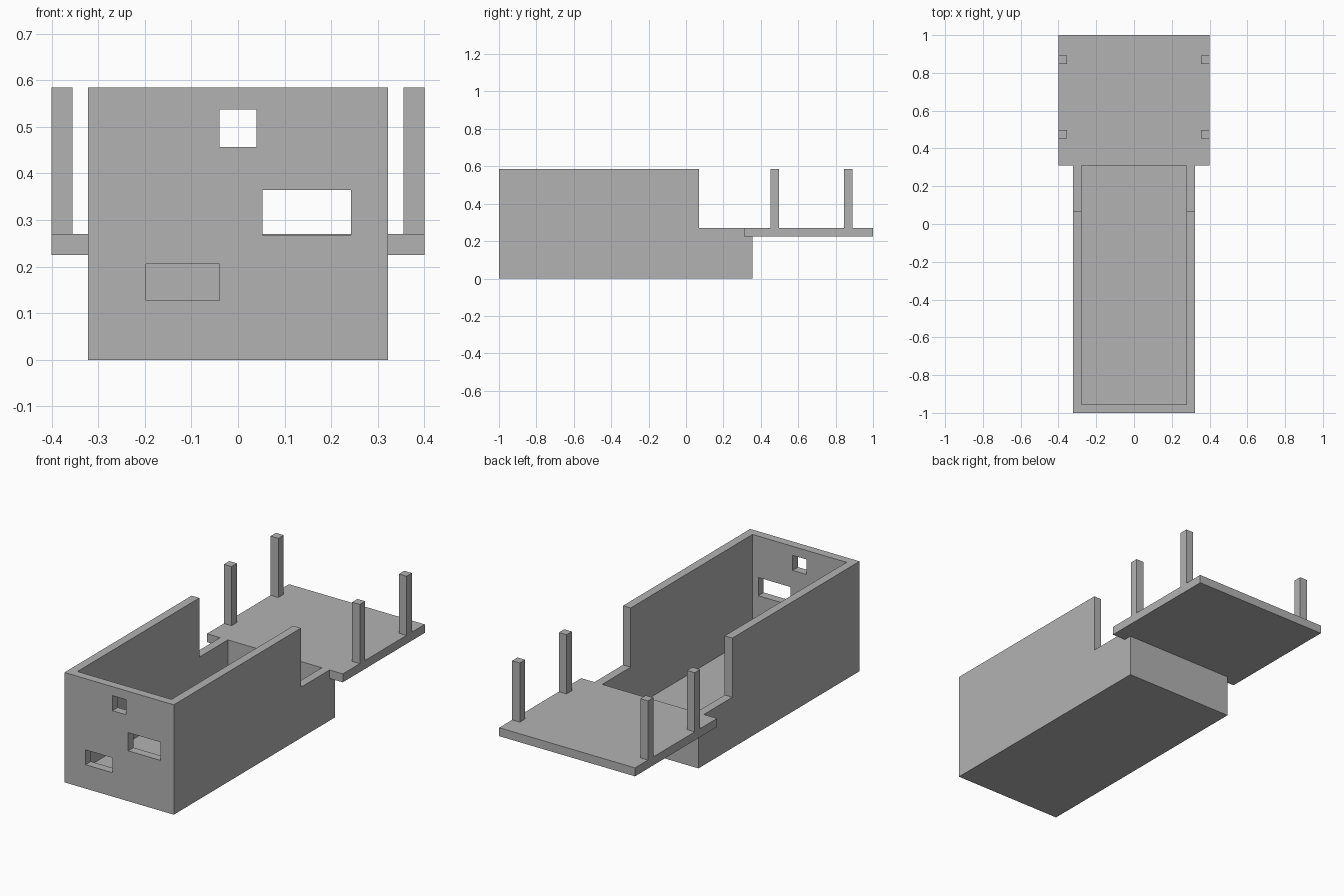
import bpy
import bmesh

if "Cube" in bpy.data.objects:
    bpy.data.objects.remove(bpy.data.objects["Cube"], do_unlink=True)

grey = bpy.data.materials.new("plain grey")
grey.use_nodes = True
grey.diffuse_color = (0.45, 0.45, 0.45, 1)
grey.node_tree.nodes["Principled BSDF"].inputs["Base Color"].default_value = grey.diffuse_color

WALL = 0.045    # wall, floor and deck thickness
HALF = 0.322    # half width of the tray
DECK = 0.40     # half width of the deck
RIM = 0.585     # top of high walls and posts
LOW = 0.27      # top of low walls and deck
BACK = 0.355    # back of the tray


def finish(name, bm):
    bmesh.ops.recalc_face_normals(bm, faces=bm.faces)
    mesh = bpy.data.meshes.new(name)
    bm.to_mesh(mesh)
    bm.free()
    mesh.materials.append(grey)
    obj = bpy.data.objects.new(name, mesh)
    bpy.context.collection.objects.link(obj)
    return obj


def box(name, x, y, z):
    """Box spanning the given (low, high) ranges."""
    bm = bmesh.new()
    bmesh.ops.create_cube(bm, size=1)
    for v in bm.verts:
        v.co = [r[0] if c < 0 else r[1] for c, r in zip(v.co, (x, y, z))]
    return finish(name, bm)


def side_prism(name, profile, half):
    """Extrude a (y, z) side profile across the width."""
    bm = bmesh.new()
    face = bm.faces.new([bm.verts.new((-half, y, z)) for y, z in profile])
    moved = bmesh.ops.extrude_face_region(bm, geom=[face])["geom"]
    verts = [g for g in moved if isinstance(g, bmesh.types.BMVert)]
    bmesh.ops.translate(bm, verts=verts, vec=(2 * half, 0, 0))
    return finish(name, bm)


def combine(target, tool, operation):
    mod = target.modifiers.new(operation.lower(), "BOOLEAN")
    mod.operation, mod.solver, mod.object = operation, "EXACT", tool
    bpy.context.view_layer.objects.active = target
    bpy.ops.object.modifier_apply(modifier=mod.name)
    bpy.data.objects.remove(tool, do_unlink=True)


# Tray with a stepped side outline, joined to the rear deck
body = side_prism("tray_and_deck", [(-1, 0), (BACK, 0), (BACK, LOW),
                                    (0.07, LOW), (0.07, RIM), (-1, RIM)], HALF)
inner_back = BACK - WALL
deck = box("deck", (-DECK, DECK), (inner_back, 1), (LOW - WALL, LOW))
combine(body, deck, "UNION")

# Open cavity
inner = HALF - WALL
cavity = box("cavity", (-inner, inner), (WALL - 1, inner_back), (WALL, 1))
combine(body, cavity, "DIFFERENCE")

# Openings through the front wall
for x, z in [((-0.04, 0.04), (0.457, 0.537)),
             ((0.053, 0.243), (0.268, 0.365)),
             ((-0.198, -0.04), (0.127, 0.206))]:
    combine(body, box("opening", x, (-1.1, -0.9), z), "DIFFERENCE")

# Four posts standing on the deck
for side, sign in (("left", 1), ("right", -1)):
    for place, y in (("front", 0.453), ("back", 0.846)):
        x = sorted((sign * DECK, sign * (DECK - WALL)))
        box(f"{place}_{side}_post", x, (y, y + WALL), (LOW, RIM))
